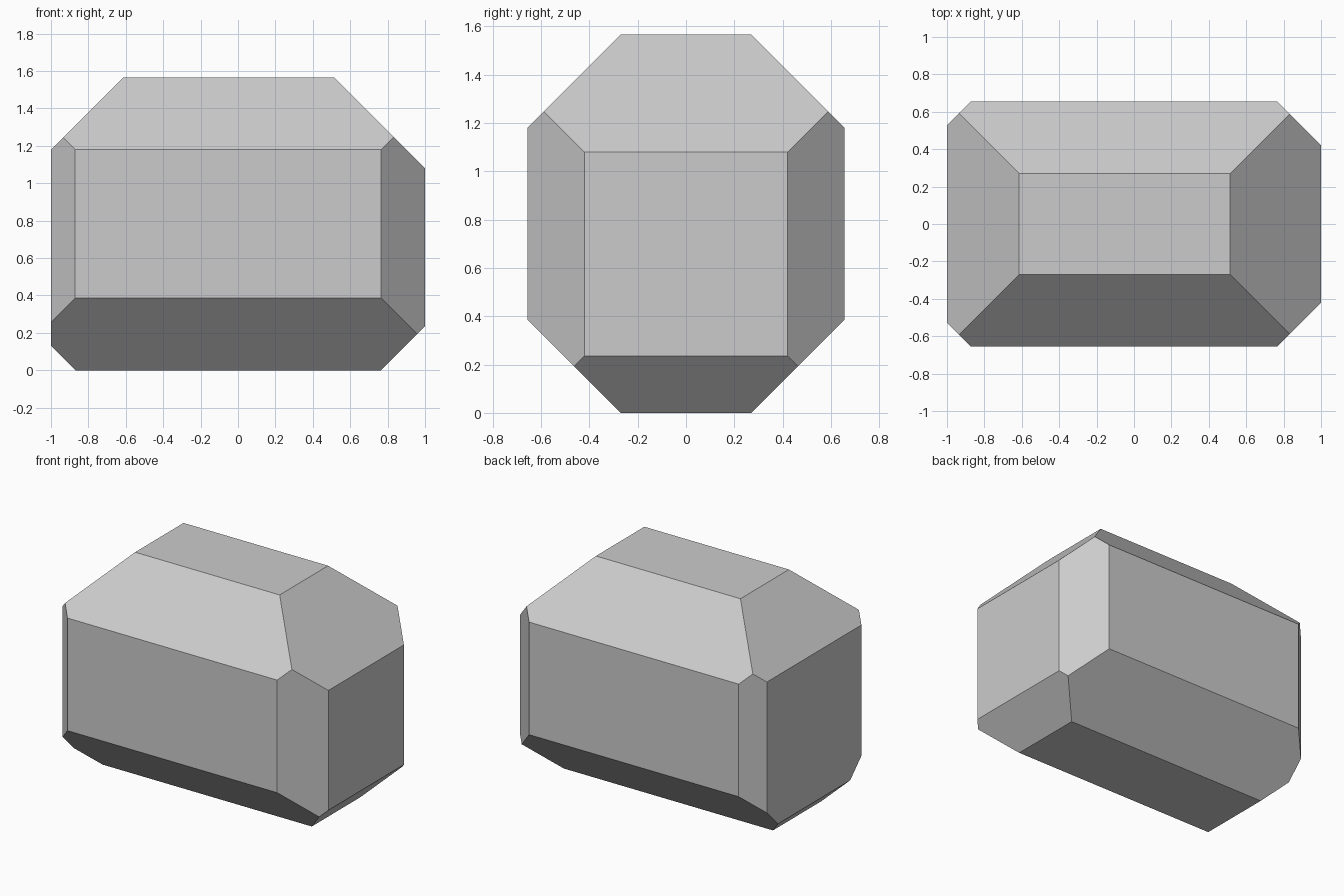
import bpy, bmesh
from mathutils import Vector, Matrix

if "Cube" in bpy.data.objects:
    bpy.data.objects.remove(bpy.data.objects["Cube"])

HX, HY, H = 1.0, 0.656, 1.566

bm = bmesh.new()
# Plain block standing on the ground
bmesh.ops.create_cube(bm, size=1.0, matrix=Matrix.Translation((0, 0, H / 2))
                      @ Matrix.Diagonal((2 * HX, 2 * HY, H, 1)))


def chamfer(normal, offset):
    """Cut away everything beyond normal . p = offset and cap the cut."""
    n = Vector(normal)
    cut = bmesh.ops.bisect_plane(
        bm, geom=bm.verts[:] + bm.edges[:] + bm.faces[:], dist=1e-5,
        plane_co=n * (offset / n.length_squared), plane_no=n, clear_outer=True)
    edges = [e for e in cut["geom_cut"] if isinstance(e, bmesh.types.BMEdge)]
    bmesh.ops.edgenet_fill(bm, edges=edges)


# 45 degree chamfers along the left and right ends
chamfer((-1, 0, 1), 2.18)
chamfer((1, 0, 1), 2.08)
chamfer((-1, 0, -1), 0.868)
chamfer((1, 0, -1), 0.765)

# Chamfers mirrored front and back: top, bottom, left corner, right corner
for s in (-1, 1):
    chamfer((0, s, 1), 1.836)
    chamfer((0, s, -1), 0.27)
    chamfer((-1, s, 0), 1.527)
    chamfer((1, s, 0), 1.421)

bmesh.ops.recalc_face_normals(bm, faces=bm.faces[:])
mesh = bpy.data.meshes.new("chamfered_block")
bm.to_mesh(mesh)
bm.free()
bpy.context.collection.objects.link(bpy.data.objects.new("chamfered_block", mesh))
